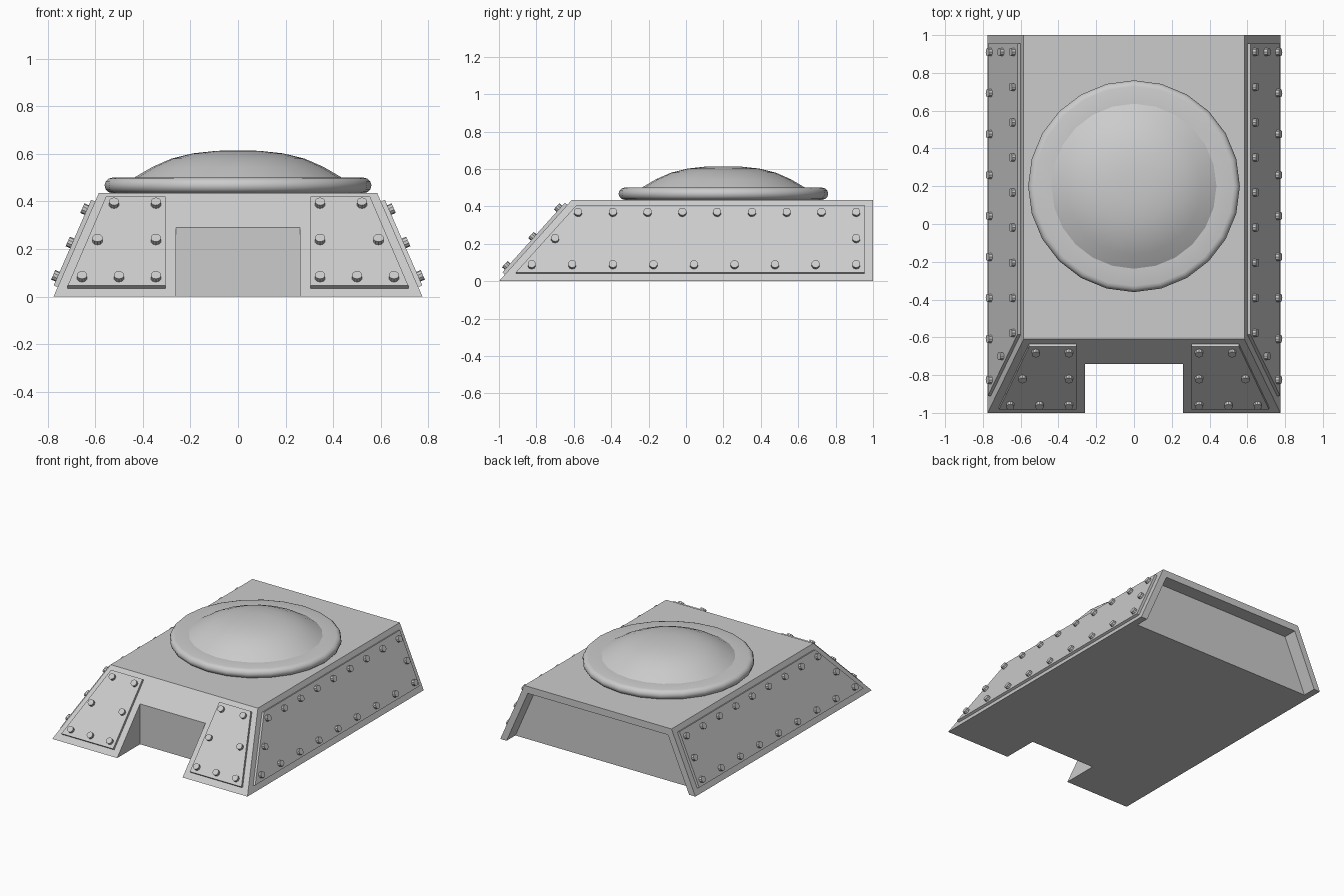
import bpy
import bmesh
import math
from mathutils import Vector

if "Cube" in bpy.data.objects:
    bpy.data.objects.remove(bpy.data.objects["Cube"])

grey = bpy.data.materials.new("armour_grey")
grey.use_nodes = True
grey.diffuse_color = (0.6, 0.6, 0.6, 1)
grey.node_tree.nodes["Principled BSDF"].inputs["Base Color"].default_value = grey.diffuse_color

TOP, HALF, SIDE_LEAN, FRONT_LEAN = 0.435, 0.775, 0.437, 0.897
PLATE, BOLT_TIP, BOLT_RADIUS = 0.018, 0.038, 0.022


def finish(name, bm):
    bmesh.ops.recalc_face_normals(bm, faces=bm.faces)
    mesh = bpy.data.meshes.new(name)
    bm.to_mesh(mesh)
    bm.free()
    mesh.materials.append(grey)
    obj = bpy.data.objects.new(name, mesh)
    bpy.context.collection.objects.link(obj)
    return obj


def prism(name, low, high):
    """Solid between two matching outlines."""
    bm = bmesh.new()
    a = [bm.verts.new(p) for p in low]
    b = [bm.verts.new(p) for p in high]
    bm.faces.new(a)
    bm.faces.new(b)
    n = len(a)
    for i in range(n):
        j = (i + 1) % n
        bm.faces.new((a[i], a[j], b[j], b[i]))
    return finish(name, bm)


def slab(name, half, z0, z1, front, back, lean=SIDE_LEAN, rake=0):
    """Block with leaning sides and a raked front."""
    def outline(z):
        w, f = half - lean * z, front + rake * z
        return [(-w, f, z), (w, f, z), (w, back, z), (-w, back, z)]
    return prism(name, outline(z0), outline(z1))


# Hull with front notch and rear recess
hull = slab("hull", HALF, 0, TOP, -1, 1, rake=FRONT_LEAN)
cutters = [slab("notch_cutter", 0.26, -0.2, 0.35, -1.3, -0.74, lean=0),
           slab("recess_cutter", HALF - 0.05, -0.1, TOP - 0.05, 0.9, 1.2)]
for cutter in cutters:
    cutter.hide_render = True
    mod = hull.modifiers.new(cutter.name, 'BOOLEAN')
    mod.operation = 'DIFFERENCE'
    mod.solver = 'EXACT'
    mod.object = cutter
graph = bpy.context.evaluated_depsgraph_get()
cut_mesh = bpy.data.meshes.new_from_object(hull.evaluated_get(graph))
hull.modifiers.clear()
hull.data = cut_mesh
for cutter in cutters:
    bpy.data.objects.remove(cutter)


# Sloped surfaces: each returns the point on the hull
def side_point(s):
    return lambda y, z: Vector((s * (HALF - SIDE_LEAN * z), y, z))


def front_point(s):
    return lambda x, z: Vector((s * x, -1 + FRONT_LEAN * z, z))


def add_plate(name, point, normal, outline):
    base = [point(*p) for p in outline]
    prism(name, [p - normal * 0.005 for p in base], [p + normal * PLATE for p in base])


def add_bolts(name, point, normal, spots):
    bm = bmesh.new()
    turn = normal.to_track_quat('Z', 'Y').to_matrix().to_4x4()
    for spot in spots:
        made = bmesh.ops.create_cone(bm, cap_ends=True, segments=10, radius1=BOLT_RADIUS,
                                     radius2=BOLT_RADIUS, depth=BOLT_TIP)["verts"]
        bmesh.ops.transform(bm, matrix=turn, verts=made)
        bmesh.ops.translate(bm, vec=point(*spot) + normal * BOLT_TIP / 2, verts=made)
    finish(name, bm)


def row(first, last, count, z):
    return [(first + (last - first) * i / (count - 1), z) for i in range(count)]


side_outline = [(-0.91, 0.04), (0.955, 0.04), (0.955, 0.40), (-0.585, 0.40)]
side_spots = row(-0.825, 0.91, 9, 0.077) + row(-0.7, 0.91, 2, 0.217) + row(-0.577, 0.91, 9, 0.357)
front_outline = [(0.305, 0.035), (0.715, 0.035), (0.555, 0.408), (0.305, 0.408)]
front_spots = row(0.345, 0.655, 3, 0.066) + row(0.345, 0.59, 2, 0.222) + row(0.345, 0.52, 2, 0.375)

# Bolted armour plates on both sides and both front legs
for label, s in (("left", 1), ("right", -1)):
    normal = Vector((s, 0, SIDE_LEAN)).normalized()
    add_plate(label + "_side_plate", side_point(s), normal, side_outline)
    add_bolts(label + "_side_bolts", side_point(s), normal, side_spots)
    normal = Vector((0, -1, FRONT_LEAN)).normalized()
    add_plate(label + "_front_plate", front_point(s), normal, front_outline)
    add_bolts(label + "_front_bolts", front_point(s), normal, front_spots)


def lathe(name, profile, steps=24):
    bm = bmesh.new()
    verts = [bm.verts.new((r, 0, z)) for r, z in profile]
    edges = [bm.edges.new(pair) for pair in zip(verts, verts[1:])]
    bmesh.ops.spin(bm, geom=verts + edges, axis=(0, 0, 1), cent=(0, 0, 0),
                   angle=math.tau, steps=steps)
    bmesh.ops.remove_doubles(bm, verts=bm.verts, dist=0.0005)
    obj = finish(name, bm)
    obj.location = (0, 0.2, 0)
    bpy.ops.object.select_all(action='DESELECT')
    obj.select_set(True)
    bpy.context.view_layer.objects.active = obj
    bpy.ops.object.shade_smooth_by_angle(angle=math.radians(35))
    return obj


# Round hatch ring with a half-round rim
rim = [(0.528 + 0.0325 * math.cos(a), 0.4675 + 0.0325 * math.sin(a))
       for a in (math.radians(-90 + 30 * i) for i in range(7))]
lathe("hatch_ring", [(0, TOP)] + rim + [(0.42, 0.5)])

# Shallow dome
lathe("hatch_dome", [(0.44, 0.498), (0.36, 0.545), (0.28, 0.58),
                     (0.19, 0.602), (0.09, 0.613), (0, 0.614)])
